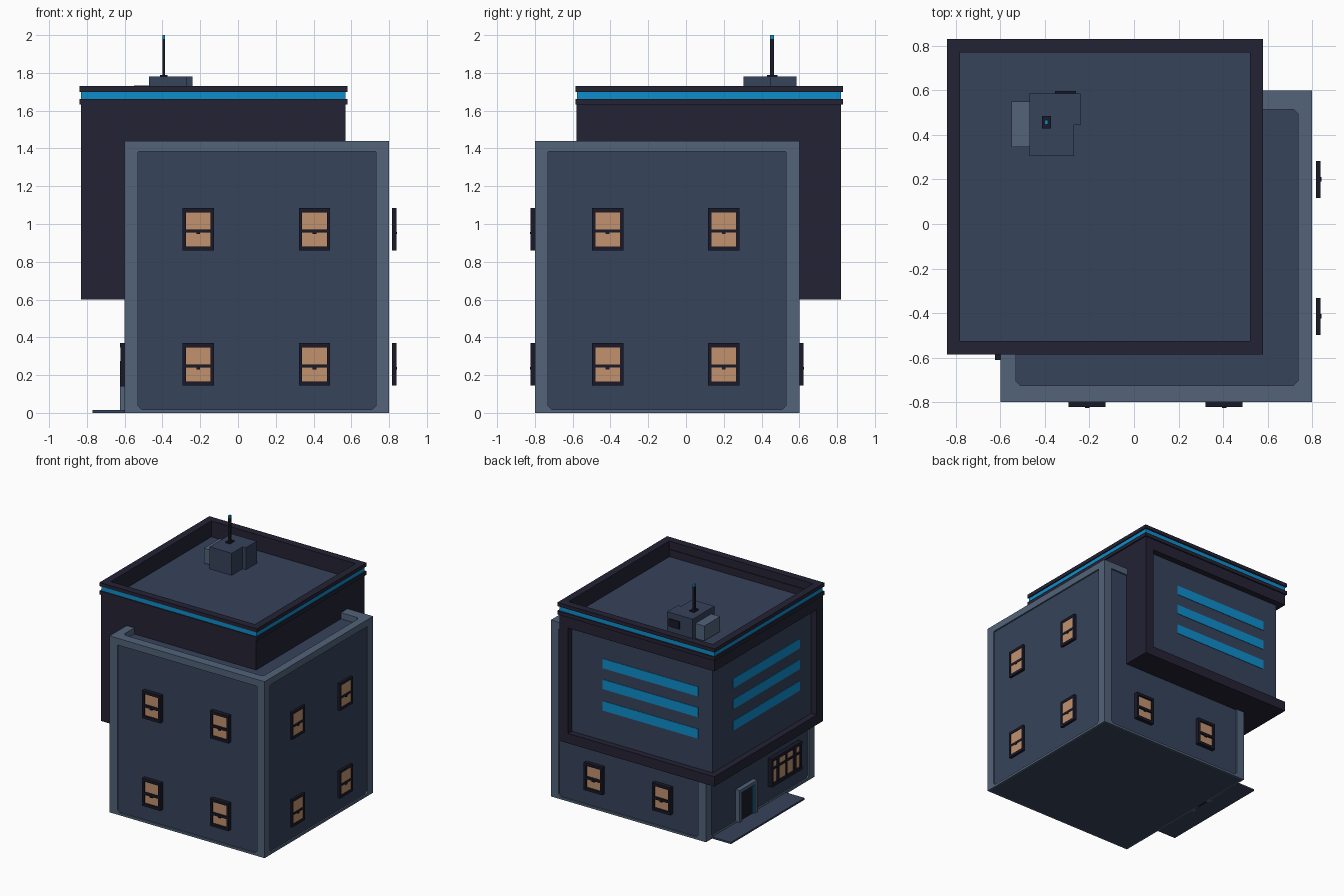
import bpy, bmesh, math
from mathutils import Vector

if "Cube" in bpy.data.objects:
    bpy.data.objects.remove(bpy.data.objects["Cube"])

# ---- materials (one per flat colour) ----
COLORS = {
    "wall_slate":   (0.038, 0.056, 0.104),
    "trim_slate":   (0.085, 0.125, 0.195),
    "dark_cladding": (0.017, 0.016, 0.034),
    "window_frame": (0.010, 0.010, 0.022),
    "warm_glass":   (0.540, 0.290, 0.160),
    "blue_light":   (0.004, 0.270, 0.600),
}
MATS = {}
for n, c in COLORS.items():
    MATS[n] = bpy.data.materials.new(n)
    MATS[n].diffuse_color = (*c, 1)


def finish(name, bm, mats):
    bmesh.ops.recalc_face_normals(bm, faces=bm.faces)
    me = bpy.data.meshes.new(name)
    bm.to_mesh(me)
    bm.free()
    for m in mats:
        me.materials.append(MATS[m])
    ob = bpy.data.objects.new(name, me)
    bpy.context.collection.objects.link(ob)
    return ob


def boxes(name, parts):
    """One object from axis-aligned boxes: (x0, x1, y0, y1, z0, z1, material)."""
    bm = bmesh.new()
    mats = list(dict.fromkeys(p[6] for p in parts))
    for x0, x1, y0, y1, z0, z1, m in parts:
        r = bmesh.ops.create_cube(bm, size=1)
        for v in r["verts"]:
            v.co = Vector((x1 if v.co.x > 0 else x0, y1 if v.co.y > 0 else y0,
                           z1 if v.co.z > 0 else z0))
        for f in {f for v in r["verts"] for f in v.link_faces}:
            f.material_index = mats.index(m)
    return finish(name, bm, mats)


def ring(x0, x1, y0, y1, z0, z1, w, m):
    return [(x0, x1, y0, y0 + w, z0, z1, m), (x0, x1, y1 - w, y1, z0, z1, m),
            (x0, x0 + w, y0 + w, y1 - w, z0, z1, m), (x1 - w, x1, y0 + w, y1 - w, z0, z1, m)]


# ---- wall coordinates: u along wall, d outward, z up ----
PLACE = {
    "front": lambda u, d, z: (u, -0.80 - d, z),
    "right": lambda u, d, z: (0.80 + d, u, z),
    "back":  lambda u, d, z: (u, 0.60 + d, z),
    "left":  lambda u, d, z: (-0.60 - d, u, z),
    "roof":  lambda u, d, z: (u, z, 1.44 + d),
}


def wall_box(side, u0, u1, d0, d1, z0, z1, m):
    a, b = PLACE[side](u0, d0, z0), PLACE[side](u1, d1, z1)
    out = []
    for p, q in zip(a, b):
        out += [min(p, q), max(p, q)]
    return (*out, m)


def border(name, side, outer, hole, depth, c=0.02):
    """Flat border with a chamfered opening, sunk 'depth' into the wall."""
    u0, u1, z0, z1 = outer
    a0, a1, b0, b1 = hole
    out = [(u0, z0), (u1, z0), (u1, z1), (u0, z1)]
    inn = [(a0, b0 + c), (a0 + c, b0), (a1 - c, b0), (a1, b0 + c),
           (a1, b1 - c), (a1 - c, b1), (a0 + c, b1), (a0, b1 - c)]
    bm = bmesh.new()
    layers = []
    for d in (0, -depth):
        o = [bm.verts.new(PLACE[side](u, d, z)) for u, z in out]
        i = [bm.verts.new(PLACE[side](u, d, z)) for u, z in inn]
        for k in range(4):
            bm.faces.new((o[k], i[2 * k], i[2 * k + 1]))
            bm.faces.new((o[k], o[(k + 1) % 4], i[(2 * k + 2) % 8], i[2 * k + 1]))
        layers.append((o, i))
    for a, b in zip(*layers):
        for k in range(len(a)):
            n = (k + 1) % len(a)
            bm.faces.new((a[k], a[n], b[n], b[k]))
    finish(name, bm, ["trim_slate"])


# ---- lower block: core plus trim borders ----
boxes("lower_block_core", [(-0.588, 0.788, -0.788, 0.588, 0, 1.39, "wall_slate")])
for side, lo, hi in (("front", -0.6, 0.8), ("back", -0.6, 0.8),
                     ("right", -0.8, 0.6), ("left", -0.8, 0.6)):
    border(side + "_wall_border", side, (lo, hi, 0, 1.44), (lo + 0.07, hi - 0.07, 0.018, 1.4), 0.014)
border("lower_roof_parapet", "roof", (-0.6, 0.8, -0.8, 0.6), (-0.53, 0.735, -0.725, 0.515), 0.055)


# ---- sash windows ----
def window(name, side, u, z, off=0.0):
    w, h, t = 0.083, 0.112, 0.018
    d0, d1 = off - 0.012 * (off == 0), off + 0.022
    F = "window_frame"
    parts = [(-w, -w + t, d0, d1, -h, h, F), (w - t, w, d0, d1, -h, h, F),
             (-w, w, d0, d1, h - 0.022, h, F), (-w, w, d0, d1, -h, -h + 0.022, F),
             (-w, w, d0, d1, -0.018, 0.0, F),
             (-0.01, 0.01, d0, d1 + 0.003, -0.026, -0.015, F),
             (-w + t, w - t, d0, d0 + 0.018, -h + 0.022, h - 0.022, "warm_glass")]
    boxes(name, [wall_box(side, u + p[0], u + p[1], p[2], p[3], z + p[4], z + p[5], p[6])
                 for p in parts])


for z, level in ((0.257, "lower"), (0.972, "upper")):
    for k, u in enumerate((-0.21, 0.405)):
        window(f"front_{level}_window_{k}", "front", u, z)
        if level == "lower":
            window(f"back_window_{k}", "back", u, z)
    for k, u in enumerate((-0.415, 0.2)):
        window(f"right_{level}_window_{k}", "right", u, z, 0.016)

# ---- wide window on the left wall ----
F = "window_frame"
wide = [(-0.60, -0.23, -0.012, 0.010, 0.16, 0.35, "warm_glass"),
        (-0.61, -0.22, -0.012, 0.024, 0.345, 0.37, F), (-0.61, -0.22, -0.012, 0.024, 0.14, 0.165, F)]
for u0, u1 in ((-0.61, -0.59), (-0.535, -0.51), (-0.32, -0.295), (-0.24, -0.22), (-0.42, -0.41)):
    wide.append((u0, u1, -0.012, 0.022, 0.14, 0.37, F))
wide.append((-0.60, -0.23, -0.012, 0.02, 0.275, 0.29, F))
boxes("wide_left_window", [wall_box("left", *p) for p in wide])

# ---- entrance: surround, light strip, door and step ----
T, B = "trim_slate", "blue_light"
door = [(-0.03, 0.00, -0.012, 0.024, 0, 0.275, T), (0.17, 0.20, -0.012, 0.024, 0, 0.275, T),
        (0.0, 0.17, -0.012, 0.024, 0.25, 0.275, T),
        (0.0, 0.012, -0.012, 0.016, 0, 0.25, B), (0.158, 0.17, -0.012, 0.016, 0, 0.25, B),
        (0.012, 0.158, -0.012, 0.016, 0.238, 0.25, B),
        (0.012, 0.158, -0.012, 0.008, 0, 0.238, F)]
boxes("entrance_door", [wall_box("left", *p) for p in door])
boxes("entrance_step", [(-0.77, -0.59, -0.43, 0.52, 0, 0.014, "wall_slate")])

# ---- upper block: dark shell around a recessed corner ----
D = "dark_cladding"
boxes("upper_block_shell", [
    (-0.83, 0.57, -0.58, 0.82, 0.60, 0.68, D),
    (-0.83, 0.57, -0.58, 0.82, 1.54, 1.59, D),
    (0.49, 0.57, -0.58, 0.82, 0.68, 1.54, D),
    (-0.83, 0.49, -0.58, -0.50, 0.68, 1.54, D)])
boxes("upper_block_recess", [(-0.78, 0.50, -0.51, 0.77, 0.67, 1.55, "wall_slate")])
for k, z in enumerate((0.925, 1.10, 1.27)):
    boxes(f"strip_window_{k}", [(-0.65, 0.21, 0.765, 0.774, z, z + 0.078, B),
                                (-0.784, -0.775, -0.35, 0.51, z, z + 0.078, B)])

# ---- roof: parapet, light band and deck ----
boxes("roof_parapet", ring(-0.82, 0.56, -0.57, 0.81, 1.59, 1.725, 0.04, D)
      + ring(-0.83, 0.57, -0.58, 0.82, 1.585, 1.632, 0.05, D)
      + ring(-0.84, 0.58, -0.585, 0.83, 1.632, 1.662, 0.06, D)
      + ring(-0.84, 0.58, -0.585, 0.83, 1.70, 1.73, 0.06, D))
boxes("roof_light_band", ring(-0.83, 0.57, -0.577, 0.82, 1.662, 1.70, 0.02, B))
boxes("roof_deck", [(-0.80, 0.54, -0.55, 0.79, 1.585, 1.60, "wall_slate")])

# ---- rooftop plant unit and antenna ----
boxes("plant_unit", [(-0.47, -0.27, 0.305, 0.585, 1.60, 1.78, "wall_slate"),
                     (-0.27, -0.24, 0.445, 0.585, 1.60, 1.78, "wall_slate"),
                     (-0.355, -0.26, 0.585, 0.597, 1.67, 1.73, F)])
boxes("plant_duct", [(-0.55, -0.47, 0.345, 0.55, 1.61, 1.732, T)])
boxes("antenna", [(-0.413, -0.373, 0.428, 0.485, 1.78, 1.79, F),
                  (-0.401, -0.386, 0.446, 0.466, 1.79, 1.98, F),
                  (-0.401, -0.386, 0.446, 0.466, 1.98, 2.0, B)])

for m in bpy.data.materials:
    if m.users and not m.is_grease_pencil:
        m.use_nodes = True
        m.node_tree.nodes["Principled BSDF"].inputs["Base Color"].default_value = m.diffuse_color
